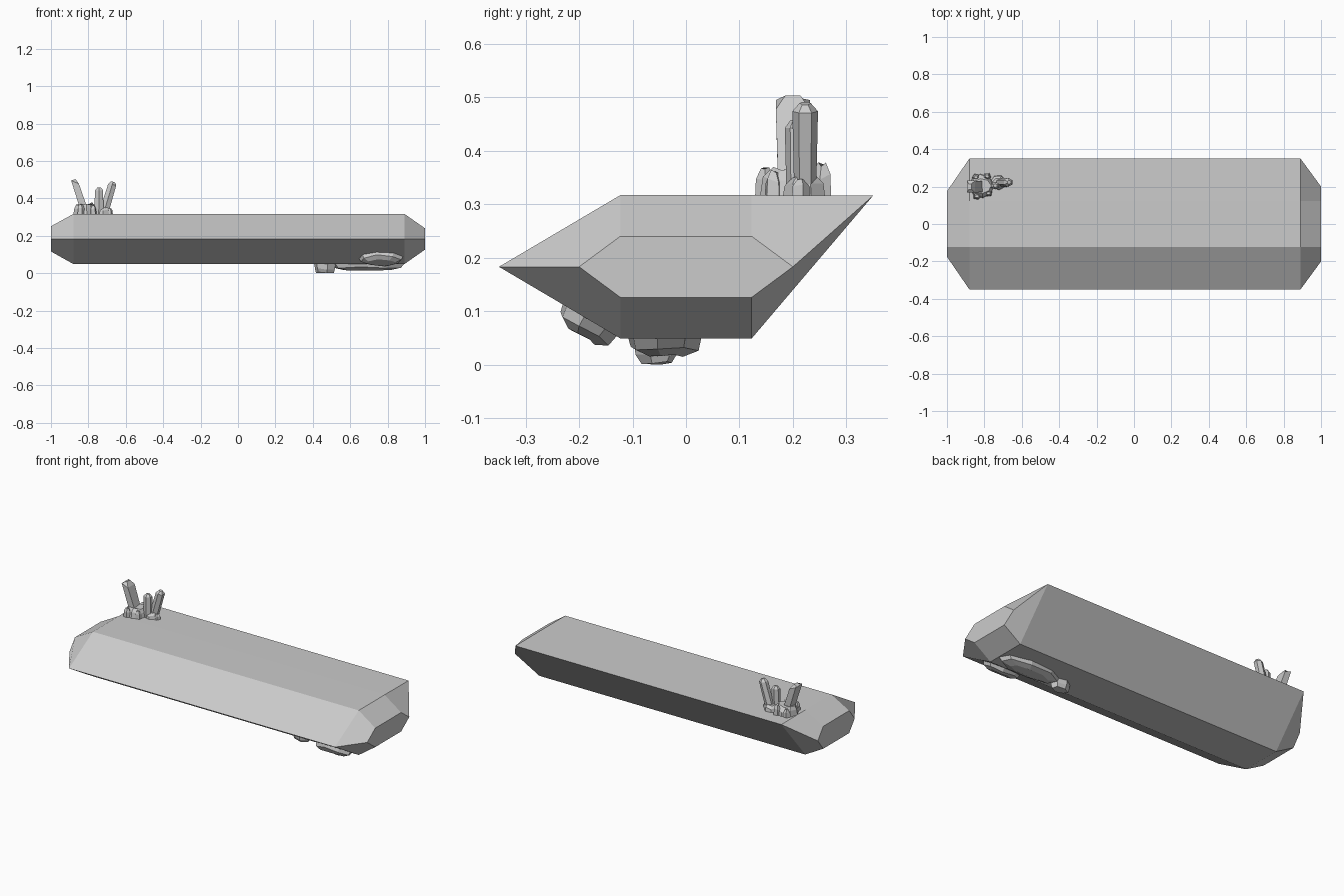
import bpy, math
from mathutils import Vector

if "Cube" in bpy.data.objects:
    bpy.data.objects.remove(bpy.data.objects["Cube"])


def loft(name, rings):
    """Join equal-sized vertex rings with quads and close both ends."""
    n = len(rings[0])
    verts = [v for r in rings for v in r]
    faces = [(i * n + j, i * n + (j + 1) % n, (i + 1) * n + (j + 1) % n, (i + 1) * n + j)
             for i in range(len(rings) - 1) for j in range(n)]
    faces += [tuple(reversed(range(n))), tuple(range(len(verts) - n, len(verts)))]
    me = bpy.data.meshes.new(name)
    me.from_pydata(verts, [], faces)
    ob = bpy.data.objects.new(name, me)
    bpy.context.collection.objects.link(ob)
    bpy.context.view_layer.objects.active = ob
    bpy.ops.object.mode_set(mode='EDIT')
    bpy.ops.mesh.select_all(action='SELECT')
    bpy.ops.mesh.normals_make_consistent(inside=False)
    bpy.ops.object.mode_set(mode='OBJECT')
    return ob


def hexagon(x, wide, narrow, zlo, zhi, back_z=0.187):
    return [(x, -wide, 0.187), (x, -narrow, zlo), (x, narrow, zlo),
            (x, wide, back_z), (x, narrow, zhi), (x, -narrow, zhi)]


def ring(c, rx, ry, out, n, phase=0.0, wobble=0.0):
    """Elongated ring lying in the plane facing 'out', long axis along x."""
    out = Vector(out).normalized()
    ax = (Vector((1, 0, 0)) - out * out.x).normalized()
    ay = out.cross(ax)
    pts = []
    for i in range(n):
        a = math.tau * i / n + phase
        pts.append(Vector(c) + ax * rx * math.cos(a) + ay * ry * math.sin(a)
                   + out * wobble * math.sin(2.3 * i + phase))
    return pts


def rock(name, base, rx, ry, out, height, n=7, phase=0.2, top=0.65, sink=0.01):
    o = Vector(out).normalized()
    b = Vector(base)
    return loft(name, [ring(b - o * sink, rx, ry, o, n, phase),
                       ring(b + o * height * 0.6, rx * 0.88, ry * 0.9, o, n, phase, height * 0.12),
                       ring(b + o * height, rx * top, ry * top * 0.8, o, n, phase, height * 0.08)])


def crystal(name, base, tip, rx, ry, n=6, slant=0.0, cap=0.015):
    """Leaning prism with a bevelled, optionally slanted end."""
    b, t = Vector(base), Vector(tip)
    d = (t - b).normalized()
    shoulder = ring(t - d * cap, rx, ry, d, n, math.pi / n)
    end = ring(t, rx * 0.45, ry * 0.45, d, n, math.pi / n)
    for p in shoulder:
        p += d * slant * (t.x - p.x) / rx
    return loft(name, [ring(b, rx * 1.15, ry * 0.85, d, n, math.pi / n), shoulder, end])


# long slab with its back edge pulled up level with the top
loft("slab", [hexagon(-1, 0.175, 0.123, 0.12, 0.255),
              hexagon(-0.88, 0.35, 0.123, 0.053, 0.321, 0.32),
              hexagon(0.89, 0.35, 0.123, 0.053, 0.321, 0.32),
              hexagon(1, 0.2, 0.123, 0.13, 0.244)])

# rocky bases around the crystals
UP, DOWN = (0, 0, 1), (0, 0, -1)
rock("crystal_base", (-0.815, 0.203, 0.32), 0.068, 0.066, UP, 0.05, 8, 0.1, 0.75)
rock("small_crystal_base", (-0.725, 0.222, 0.32), 0.044, 0.042, UP, 0.035, 7, 0.3, 0.7)
for i, (x, y, h) in enumerate([(-0.84, 0.148, 0.05), (-0.785, 0.255, 0.058), (-0.845, 0.25, 0.045),
                               (-0.778, 0.165, 0.045), (-0.69, 0.215, 0.03)]):
    rock(f"base_shard_{i}", (x, y, 0.32), 0.022, 0.02, UP, h, 5, i, 0.5)

# crystals
crystal("tall_crystal", (-0.815, 0.2, 0.32), (-0.876, 0.2, 0.505), 0.024, 0.045, 4, 0.022, 0.012).data.update()
crystal("middle_crystal", (-0.745, 0.205, 0.32), (-0.742, 0.205, 0.462), 0.025, 0.02)
crystal("leaning_crystal", (-0.72, 0.223, 0.32), (-0.668, 0.223, 0.493), 0.025, 0.024, 6, -0.004)

# rocks clinging to the underside
rock("under_rock", (0.69, -0.04, 0.053), 0.21, 0.072, DOWN, 0.032, 8, 0.2, 0.6)
rock("under_rock_small", (0.465, -0.055, 0.053), 0.062, 0.045, DOWN, 0.046, 6, 0.3, 0.8)
rock("slope_rock", (0.765, -0.18, 0.088), 0.125, 0.062, (0, -0.517, -0.857), 0.033, 8, 0.2, 0.65)

# stand everything on z = 0
low = min(v.co.z for o in bpy.data.objects for v in o.data.vertices)
for o in bpy.data.objects:
    o.location.z -= low
